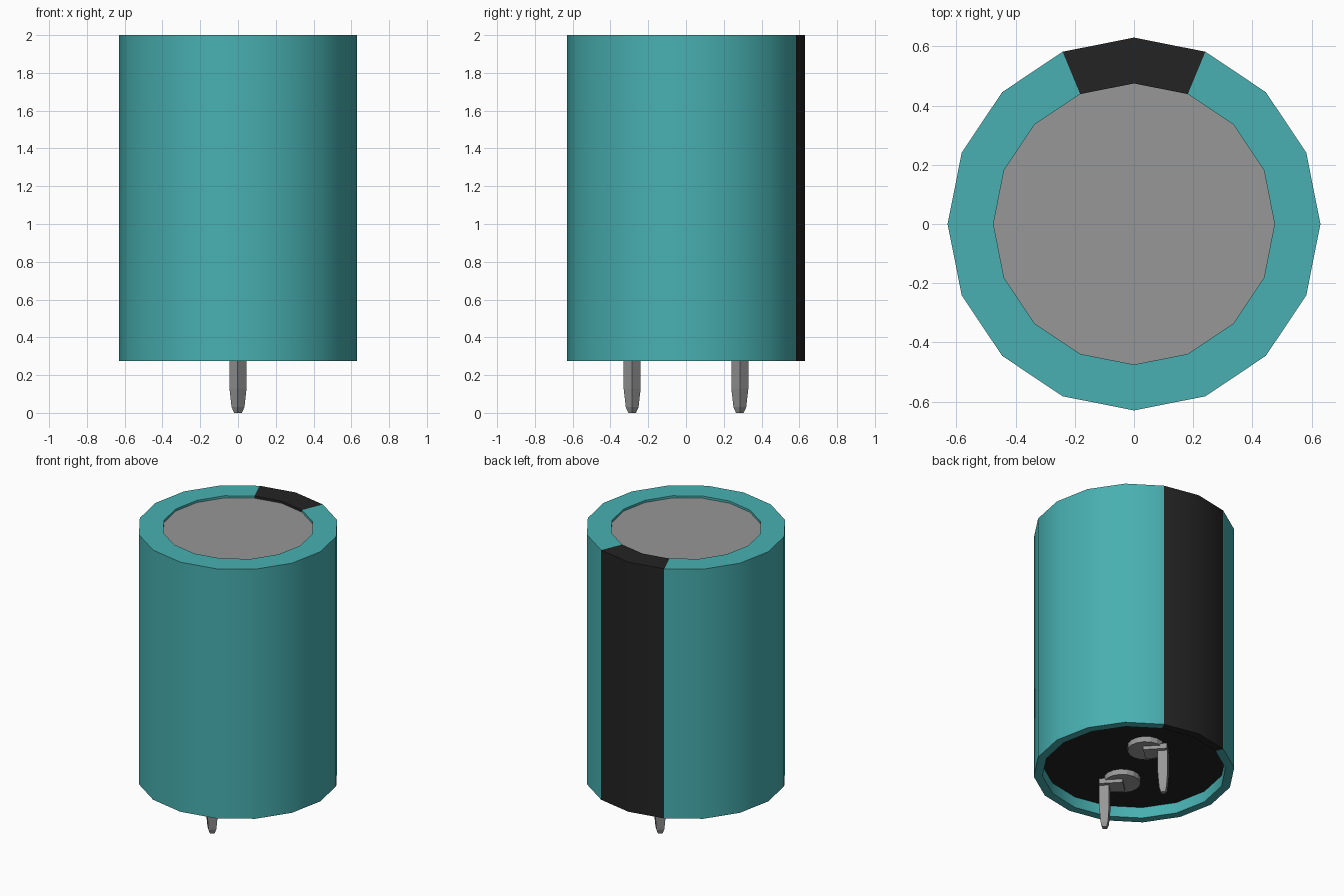
import bpy, bmesh, math
from mathutils import Matrix, Vector

cube = bpy.data.objects.get("Cube")
if cube:
    bpy.data.objects.remove(cube, do_unlink=True)

SIDES = 16


def material(name, rgb):
    m = bpy.data.materials.new(name)
    m.use_nodes = True
    m.diffuse_color = (*rgb, 1)
    m.node_tree.nodes["Principled BSDF"].inputs["Base Color"].default_value = (*rgb, 1)
    return m


teal = material("teal_sleeve", (0.065, 0.434, 0.44))
black = material("black", (0.017, 0.017, 0.017))
metal = material("grey_metal", (0.31, 0.31, 0.31))


def finish(name, bm, mats, smooth=False):
    me = bpy.data.meshes.new(name)
    bm.to_mesh(me)
    bm.free()
    ob = bpy.data.objects.new(name, me)
    bpy.context.collection.objects.link(ob)
    for m in mats:
        me.materials.append(m)
    if smooth:
        bpy.ops.object.select_all(action='DESELECT')
        bpy.context.view_layer.objects.active = ob
        ob.select_set(True)
        bpy.ops.object.shade_smooth_by_angle(angle=math.radians(30))
    return ob


def loft(bm, rings, caps=True):
    """Bridge rings of points, listed bottom to top and counter-clockwise."""
    vs = [[bm.verts.new(p) for p in r] for r in rings]
    n = len(vs[0])
    for a, b in zip(vs, vs[1:]):
        for i in range(n):
            j = (i + 1) % n
            bm.faces.new((a[i], a[j], b[j], b[i]))
    if caps:
        bm.faces.new(vs[0][::-1])
        bm.faces.new(vs[-1])


def circle(r, z, n=SIDES, c=(0, 0)):
    return [(c[0] + r * math.cos(math.tau * i / n),
             c[1] + r * math.sin(math.tau * i / n), z) for i in range(n)]


# Sleeve wrapped over both ends, with a black stripe on the two back segments
bm = bmesh.new()
profile = [(0.575, 0.35), (0.575, 0.275), (0.63, 0.275), (0.63, 2.0), (0.475, 2.0), (0.475, 1.985)]
loft(bm, [circle(r, z) for r, z in profile], caps=False)
for f in bm.faces:
    c = f.calc_center_median()
    if abs(math.atan2(c.x, c.y)) < math.radians(22.5):
        f.material_index = 1
finish("sleeve", bm, [teal, black], smooth=True)

# Can top and bottom seal
bm = bmesh.new()
bm.faces.new([bm.verts.new(p) for p in circle(0.475, 1.985)])
finish("can_top", bm, [metal])
bm = bmesh.new()
bm.faces.new([bm.verts.new(p) for p in circle(0.575, 0.35)][::-1])
finish("bottom_seal", bm, [black])


# Terminals: rivet disc, offset strap and tapered pin, turned diagonally
def terminal(name, y, turn):
    def rect(u0, u1, w, z):
        return [(u0, -w, z), (u1, -w, z), (u1, w, z), (u0, w, z)]

    bm = bmesh.new()
    loft(bm, [circle(0.115, 0.312, c=(-0.11, 0)), circle(0.115, 0.352, c=(-0.11, 0))])
    loft(bm, [rect(-0.12, 0.03, 0.058, 0.288), rect(-0.12, 0.03, 0.058, 0.325)])
    sections = [(0.0, 0.45), (0.03, 0.75), (0.13, 1.0), (0.30, 1.0)]
    loft(bm, [rect(-0.031 * s, 0.031 * s, 0.033 * s, z) for z, s in sections])
    bm.transform(Matrix.Translation(Vector((0, y, 0))) @ Matrix.Rotation(turn, 4, 'Z'))
    finish(name, bm, [metal])


terminal("back_terminal", 0.285, math.radians(133))
terminal("front_terminal", -0.285, math.radians(-47))
